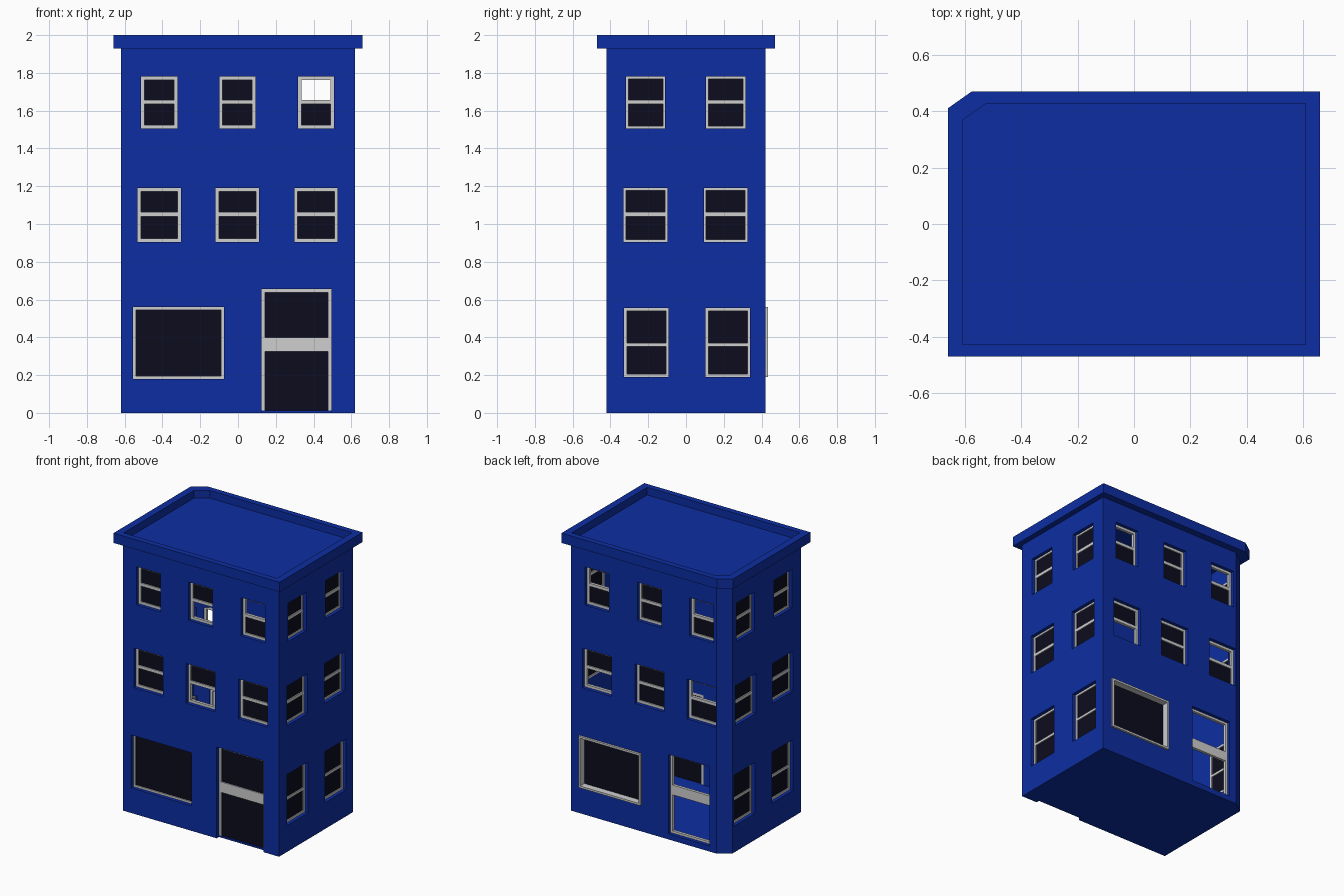
import bpy
import bmesh

cube = bpy.data.objects.get("Cube")
if cube:
    bpy.data.objects.remove(cube, do_unlink=True)


def material(name, rgb):
    m = bpy.data.materials.new(name)
    m.use_nodes = True
    m.diffuse_color = (*rgb, 1)
    m.node_tree.nodes["Principled BSDF"].inputs["Base Color"].default_value = (*rgb, 1)
    return m


BLUE = material("blue paint", (0.004, 0.027, 0.36))
GREY = material("pale grey trim", (0.62, 0.62, 0.63))
DARK = material("dark glass", (0.0037, 0.0037, 0.013))

HX, HY = 0.62, 0.42              # half width and half depth of the walls
THICK, RECESS = 0.045, 0.025


def finish(name, bm, mat):
    bmesh.ops.recalc_face_normals(bm, faces=bm.faces)
    mesh = bpy.data.meshes.new(name)
    bm.to_mesh(mesh)
    bm.free()
    mesh.materials.append(mat)
    ob = bpy.data.objects.new(name, mesh)
    bpy.context.collection.objects.link(ob)
    return ob


def prism(name, hx, hy, z0, z1):
    """Rectangular block with its back right corner cut off."""
    outline = [(-hx, -hy), (hx, -hy), (hx, hy), (-hx + 0.085, hy), (-hx, hy - 0.06)]
    bm = bmesh.new()
    face = bm.faces.new([bm.verts.new((x, y, z0)) for x, y in outline])
    ext = bmesh.ops.extrude_face_region(bm, geom=[face])
    top = [v for v in ext["geom"] if isinstance(v, bmesh.types.BMVert)]
    bmesh.ops.translate(bm, verts=top, vec=(0, 0, z1 - z0))
    return finish(name, bm, BLUE)


def subtract(target, cutter):
    mod = target.modifiers.new("cut", "BOOLEAN")
    mod.operation, mod.solver, mod.object = "DIFFERENCE", "EXACT", cutter
    bpy.context.view_layer.objects.active = target
    bpy.ops.object.modifier_apply(modifier=mod.name)
    bpy.data.objects.remove(cutter, do_unlink=True)


def on_wall(side, u, d, z):
    """Point at u along a wall, d inward from its outer surface."""
    return {"front": (u, d - HY, z), "back": (u, HY - d, z),
            "left": (HX - d, u, z), "right": (d - HX, u, z)}[side]


def box(bm, side, u0, u1, d0, d1, z0, z1):
    a, b = on_wall(side, u0, d0, z0), on_wall(side, u1, d1, z1)
    verts = bmesh.ops.create_cube(bm, size=1)["verts"]
    for v in verts:
        for i in range(3):
            v.co[i] = (a[i] + b[i]) / 2 + v.co[i] * abs(b[i] - a[i])


holes = bmesh.new()


def opening(name, side, u0, u1, z0, z1, bar=None, open_parts=(), trim=0.018,
            sill=True, out=RECESS):
    """Cut a hole, then fit a frame, an optional crossbar and glass panes."""
    box(holes, side, u0, u1, -0.05, THICK + 0.02, z0, z1)
    frame = bmesh.new()
    box(frame, side, u0, u0 + trim, out, THICK, z0, z1)
    box(frame, side, u1 - trim, u1, out, THICK, z0, z1)
    box(frame, side, u0 + trim, u1 - trim, out, THICK, z1 - trim, z1)
    low = z0
    if sill:
        low = z0 + trim
        box(frame, side, u0 + trim, u1 - trim, out, THICK, z0, low)
    spans = {"lower": (low, z1 - trim)}
    if bar:
        box(frame, side, u0 + trim, u1 - trim, out, THICK, *bar)
        spans = {"lower": (low, bar[0]), "upper": (bar[1], z1 - trim)}
    finish(name + "_frame", frame, GREY)
    for part, (a, b) in spans.items():
        if part not in open_parts:
            pane = bmesh.new()
            box(pane, side, u0 + trim, u1 - trim, RECESS + 0.008, RECESS + 0.012, a, b)
            finish(f"{name}_{part}_glass", pane, DARK)


# Walls: hollow block with a thin floor
walls = prism("walls", HX, HY, 0, 1.935)
subtract(walls, prism("room_cutter", HX - THICK, HY - THICK, 0.012, 1.915))

# Upper windows on front and back; some sashes stand open
OPEN = {("front", "top", 1): "lower", ("front", "top", 2): "upper",
        ("front", "middle", 1): "lower",
        ("back", "top", 0): "upper", ("back", "top", 2): "upper",
        ("back", "middle", 0): "upper", ("back", "middle", 2): "lower"}
FLOORS = {"top": (1.505, 1.78, 0.096, 0.104), "middle": (0.905, 1.19, 0.115, 0.116)}
for floor, (z0, z1, half, side_half) in FLOORS.items():
    mid = (z0 + z1) / 2 + 0.004
    bar = (mid - 0.011, mid + 0.011)
    for side in ("front", "back"):
        for i, u in enumerate((-0.417, -0.003, 0.413)):
            opening(f"{side}_{floor}_window_{i + 1}", side, u - half, u + half, z0, z1,
                    bar, (OPEN.get((side, floor, i)),))
    for side in ("left", "right"):
        for i, u in enumerate((-0.214, 0.21)):
            opening(f"{side}_{floor}_window_{i + 1}", side, u - side_half, u + side_half,
                    z0, z1, bar, trim=0.013)

# Ground floor side windows
for side in ("left", "right"):
    for i, u in enumerate((-0.21, 0.222)):
        opening(f"{side}_ground_window_{i + 1}", side, u - 0.118, u + 0.118, 0.19, 0.555,
                (0.352, 0.37), trim=0.015)

# Shop windows and doors
opening("front_shop_window", "front", -0.555, -0.075, 0.18, 0.56, trim=0.014)
opening("back_shop_window", "back", 0.06, 0.55, 0.19, 0.56, trim=0.014, out=-0.015)
opening("front_door", "front", 0.125, 0.495, 0.012, 0.655, (0.325, 0.4), sill=False)
opening("back_door", "back", -0.48, -0.155, 0.04, 0.61, (0.315, 0.385),
        ("lower", "upper"), trim=0.016)
subtract(walls, finish("opening_cutter", holes, BLUE))

# Notch in the floor edge at the front door
notch = bmesh.new()
box(notch, "front", 0.125, 0.495, -0.05, RECESS, -0.05, 0.03)
subtract(walls, finish("notch_cutter", notch, BLUE))

# Flat roof with a raised rim
cornice = prism("roof_cornice", 0.66, 0.47, 1.93, 2.0)
subtract(cornice, prism("roof_cutter", 0.608, 0.428, 1.945, 2.1))
